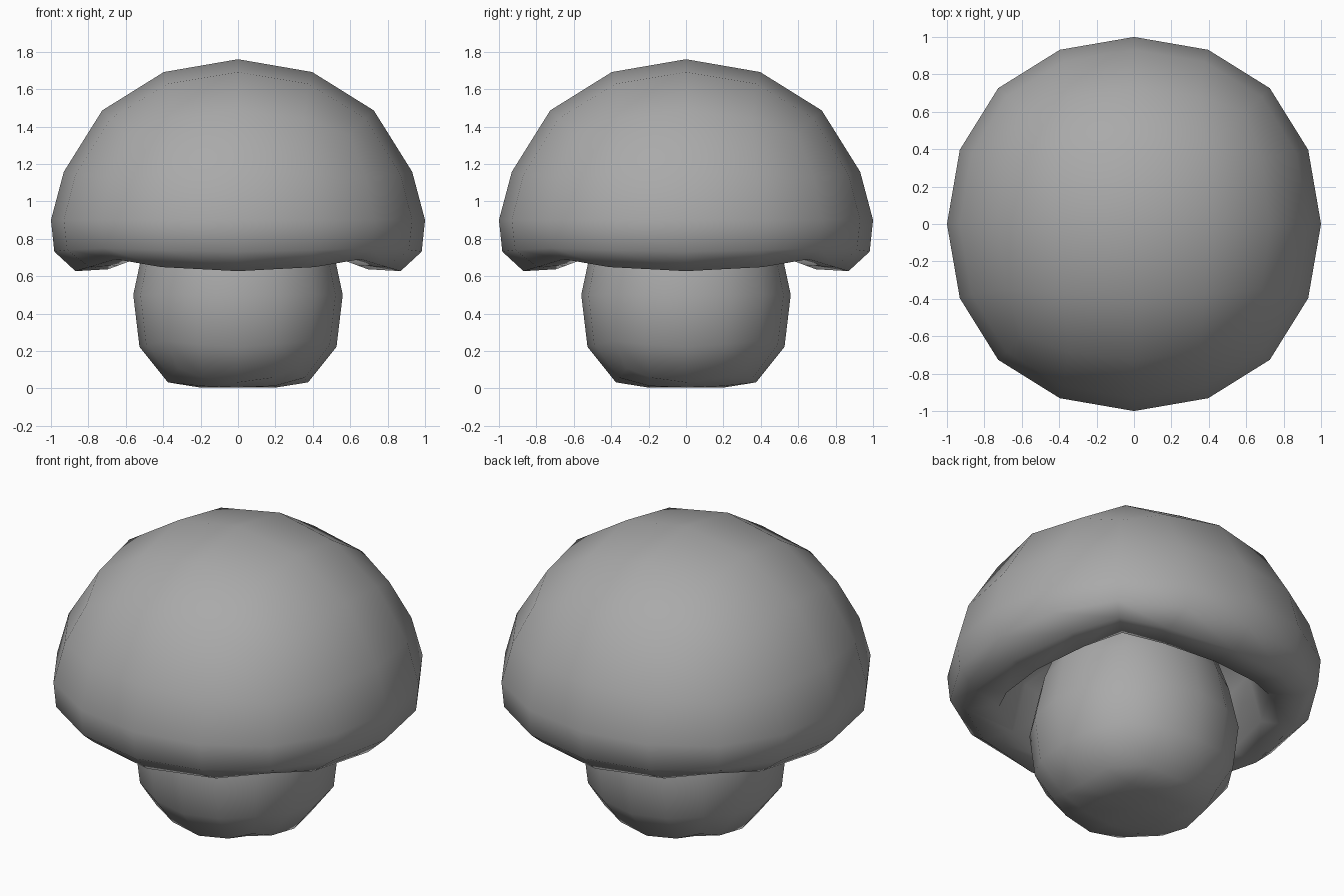
import bpy
import bmesh

default_cube = bpy.data.objects.get("Cube")
if default_cube:
    bpy.data.objects.remove(default_cube, do_unlink=True)

# Single plain colour
grey = bpy.data.materials.new("plain_grey")
grey.use_nodes = True
colour = (0.4, 0.4, 0.4, 1)
grey.diffuse_color = colour
grey.node_tree.nodes["Principled BSDF"].inputs["Base Color"].default_value = colour


def lookup(profile, h):
    """Interpolate (height, radius scale) from rows of (h, z, scale), rising in h."""
    for (h0, z0, s0), (h1, z1, s1) in zip(profile, profile[1:]):
        if h <= h1:
            break
    t = min(max((h - h0) / (h1 - h0), 0), 1)
    return z0 + (z1 - z0) * t, s0 + (s1 - s0) * t


def rounded_cube(name):
    """A cube subdivided twice into a ball, one unit from centre to each side."""
    mesh = bpy.data.meshes.new(name)
    bm = bmesh.new()
    bmesh.ops.create_cube(bm, size=2)
    bm.to_mesh(mesh)
    bm.free()
    obj = bpy.data.objects.new(name, mesh)
    bpy.context.collection.objects.link(obj)
    subsurf = obj.modifiers.new("round", 'SUBSURF')
    subsurf.levels = 2
    depsgraph = bpy.context.evaluated_depsgraph_get()
    obj.data = bpy.data.meshes.new_from_object(obj.evaluated_get(depsgraph))
    obj.modifiers.clear()
    bpy.data.meshes.remove(mesh)
    obj.data.name = name
    bm = bmesh.new()
    bm.from_mesh(obj.data)
    top = max(v.co.z for v in bm.verts)
    for v in bm.verts:
        v.co /= top
    return obj, bm


def shape(bm, profile, radius):
    for v in bm.verts:
        z, scale = lookup(profile, v.co.z)
        v.co = (v.co.x * scale * radius, v.co.y * scale * radius, z)


def finish(obj, bm):
    bmesh.ops.recalc_face_normals(bm, faces=bm.faces)
    for f in bm.faces:
        f.smooth = True
    bm.to_mesh(obj.data)
    bm.free()
    obj.data.materials.clear()
    obj.data.materials.append(grey)


# Cap: domed top, tucked rim, hollow underside
cap, bm = rounded_cube("cap")
underside = []
for f in bm.faces:
    c = f.calc_center_median()
    if -c.z > max(abs(c.x), abs(c.y)):
        underside.append(f)
bmesh.ops.delete(bm, geom=underside, context='FACES')
shape(bm, [(-0.73, 0.625, 1.2), (-0.6, 0.69, 1.1), (-0.4, 0.73, 1.055),
           (0, 0.9, 1), (0.4, 1.16, 1), (1, 1.76, 1)], 1)

# Lip, inner wall and ceiling, each drawn in from the ring before
edges = [e for e in bm.edges if e.is_boundary]
for scale, lift in [(0.8, 0.01), (0.9, 0.28), (0.5, 0.2)]:
    new = bmesh.ops.extrude_edge_only(bm, edges=edges)["geom"]
    for v in new:
        if isinstance(v, bmesh.types.BMVert):
            v.co = (v.co.x * scale, v.co.y * scale, v.co.z + lift)
    edges = [e for e in new if isinstance(e, bmesh.types.BMEdge) and e.is_boundary]
bmesh.ops.contextual_create(bm, geom=edges)
finish(cap, bm)

# Stem: stout ball flattened underneath, its top hidden in the cap
stem, bm = rounded_cube("stem")
shape(bm, [(-1, 0.01, 1), (-0.93, 0.005, 0.92), (-0.73, 0.03, 0.92),
           (-0.4, 0.22, 1.01), (0, 0.5, 1), (0.4, 0.78, 0.96),
           (0.73, 1.0, 1), (1, 1.15, 1)], 0.56)
finish(stem, bm)
